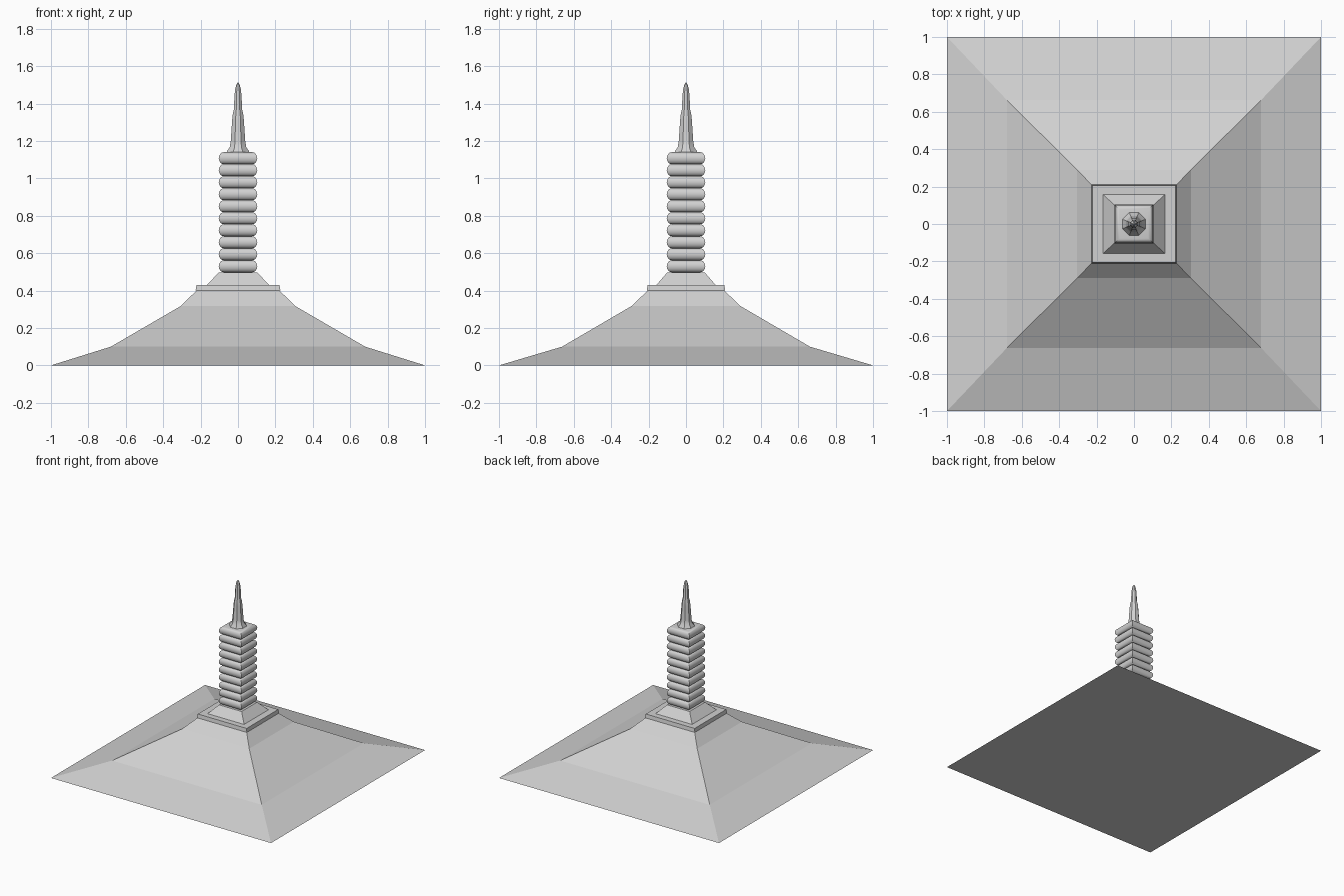
import bpy, bmesh, math

if "Cube" in bpy.data.objects:
    bpy.data.objects.remove(bpy.data.objects["Cube"])

stone = bpy.data.materials.new("light grey stone")
stone.diffuse_color = (0.64, 0.64, 0.64, 1)
stone.use_nodes = True
stone.node_tree.nodes["Principled BSDF"].inputs["Base Color"].default_value = stone.diffuse_color


def loft(name, sections, smooth=None):
    """Skin a stack of equal-length point rings and cap both ends."""
    bm = bmesh.new()
    rings = [[bm.verts.new(p) for p in s] for s in sections]
    n = len(rings[0])
    for a, b in zip(rings, rings[1:]):
        for i in range(n):
            j = (i + 1) % n
            bm.faces.new((a[i], a[j], b[j], b[i]))
    bm.faces.new(rings[0][::-1])
    bm.faces.new(rings[-1])
    bmesh.ops.recalc_face_normals(bm, faces=bm.faces)
    mesh = bpy.data.meshes.new(name)
    bm.to_mesh(mesh)
    bm.free()
    mesh.materials.append(stone)
    ob = bpy.data.objects.new(name, mesh)
    bpy.context.collection.objects.link(ob)
    if smooth:
        bpy.ops.object.select_all(action='DESELECT')
        ob.select_set(True)
        bpy.context.view_layer.objects.active = ob
        bpy.ops.object.shade_smooth_by_angle(angle=math.radians(smooth))
    return ob


def rect(x, y, z):
    return [(-x, -y, z), (x, -y, z), (x, y, z), (-x, y, z)]


def octagon(r, z):
    return [(r * math.cos(math.pi * (i + 0.5) / 4),
             r * math.sin(math.pi * (i + 0.5) / 4), z) for i in range(8)]


# Sweeping roof in three slopes
loft("roof", [rect(1, 1, 0), rect(0.68, 0.663, 0.1),
              rect(0.305, 0.29, 0.318), rect(0.217, 0.2, 0.405)])

# Thin slab and tapered pedestal
loft("slab", [rect(0.227, 0.21, 0.4), rect(0.222, 0.205, 0.43)])
loft("pedestal", [rect(0.168, 0.16, 0.428), rect(0.103, 0.1, 0.497)])

# Ten stacked square rings with rounded edges
pitch = 0.0642
for k in range(10):
    zc = 0.53 + k * pitch
    profile = []
    for i in range(9):
        a = -math.pi / 2 + math.pi * i / 8
        w = 0.076 + 0.027 * math.cos(a)
        profile.append(rect(w, w, zc + pitch / 2 * math.sin(a)))
    loft(f"ring_{k + 1}", profile, 35)

# Eight-sided finial with a slender tip
finial = [(0.068, 1.135), (0.063, 1.147), (0.048, 1.165), (0.042, 1.2),
          (0.034, 1.31), (0.03, 1.345), (0.023, 1.37), (0.021, 1.44),
          (0.016, 1.48), (0.009, 1.503), (0.002, 1.512)]
loft("finial", [octagon(r, z) for r, z in finial], 30)
